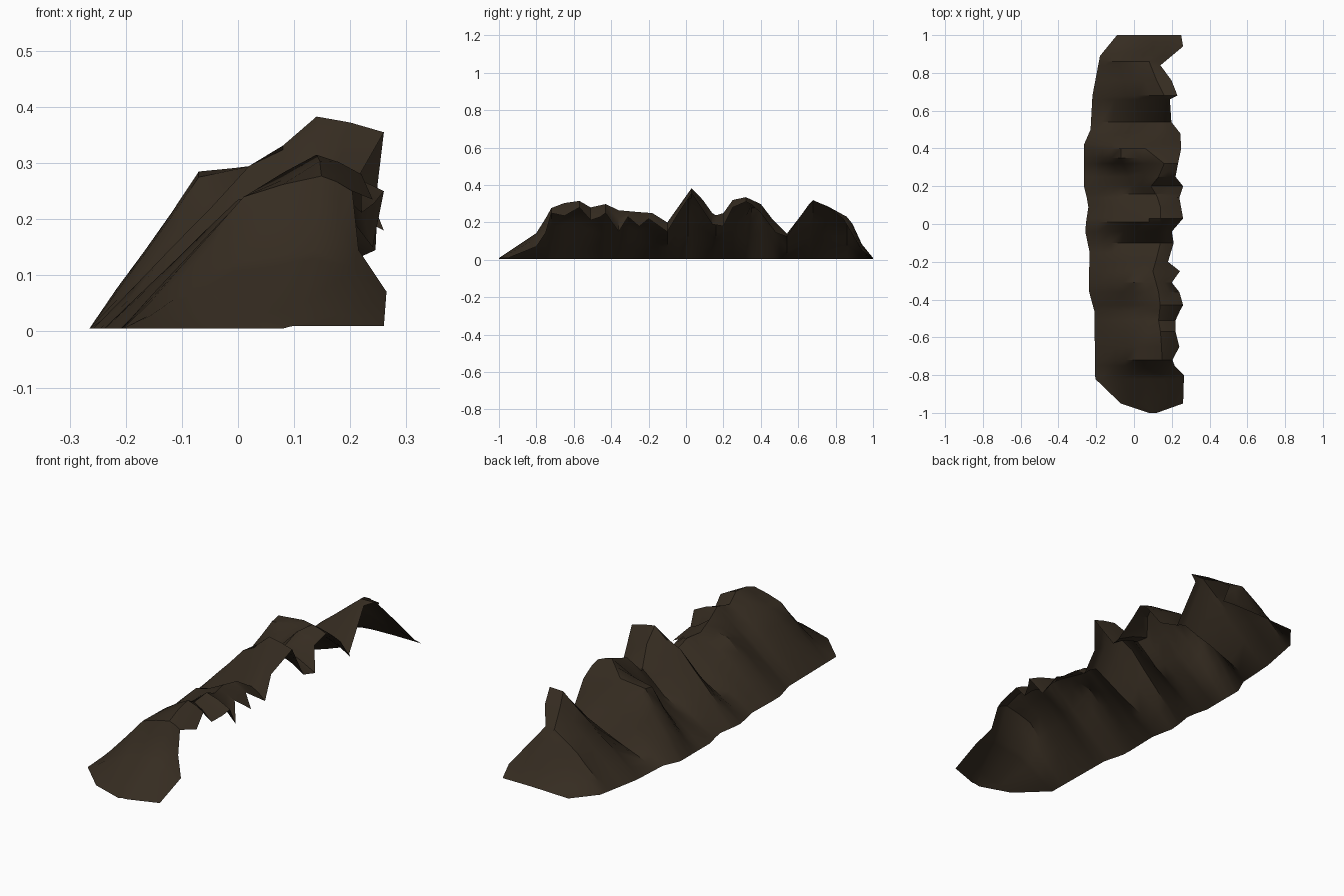
import bpy, bmesh, math, random
random.seed(4)

# foot of the slope: (y, x)
FOOT = [(-1, .08), (-.94, -.10), (-.82, -.205), (-.46, -.21), (-.35, -.24), (-.15, -.235),
        (-.03, -.26), (.1, -.24), (.2, -.265), (.42, -.265), (.5, -.23), (.68, -.22),
        (.89, -.18), (1, -.09)]
# shoulder where the slope eases off, ridges and gullies: (y, x, z)
SHOULDER = [(-1, .09, .008), (-.94, 0, .03), (-.80, -.01, .12), (-.72, .01, .24), (-.57, .02, .245),
            (-.45, .0, .175), (-.31, .0, .235), (-.2, .0, .17), (-.1, .0, .12), (.01, .02, .295),
            (.09, .02, .22), (.16, .0, .14), (.28, -.04, .17), (.35, -.07, .275), (.40, -.07, .285),
            (.46, -.06, .21), (.54, 0, .09), (.68, .02, .205), (.86, -.04, .15), (.95, 0, .045),
            (1, .02, .008)]
# crest line: (y, x, z)
CREST = [(-1, .10, .01), (-.94, .11, .05), (-.79, .14, .15), (-.71, .15, .295), (-.57, .14, .315),
         (-.51, .13, .28), (-.42, .14, .30), (-.36, .13, .265), (-.25, .10, .255), (-.18, .12, .25),
         (-.10, .14, .20), (.03, .14, .383), (.10, .14, .31), (.15, .12, .235), (.20, .09, .25),
         (.25, .13, .32), (.32, .16, .335), (.40, .06, .298), (.46, .12, .22), (.54, .15, .14),
         (.68, .16, .318), (.76, .12, .285), (.86, .08, .23), (.90, .10, .18), (.95, .10, .06),
         (1, .10, .01)]
# ragged free edge beyond the crest: (y, x, z)
LIP = [(-1, .12, .01), (-.95, .26, .01), (-.79, .265, .075), (-.75, .215, .145), (-.71, .20, .285),
       (-.65, .24, .235), (-.57, .22, .28), (-.50, .22, .20), (-.43, .26, .25), (-.36, .24, .15),
       (-.31, .20, .23), (-.24, .25, .17), (-.20, .18, .22), (-.10, .21, .15), (-.04, .20, .25),
       (.03, .26, .355), (.14, .24, .19), (.20, .26, .18), (.25, .22, .28), (.33, .235, .315),
       (.40, .25, .25), (.48, .245, .145), (.55, .19, .12), (.66, .19, .30), (.69, .25, .33),
       (.84, .14, .22), (.94, .26, .05), (1, .25, .01)]


def sample(table, y):
    """Linear lookup along the length."""
    for a, b in zip(table, table[1:]):
        if y <= b[0]:
            t = (y - a[0]) / (b[0] - a[0])
            return [p + (q - p) * t for p, q in zip(a[1:], b[1:])]
    return table[-1][1:]


def section(y):
    """Cross-section: foot, slope, shoulder, crest, free edge."""
    fx, = sample(FOOT, y)
    sx, sz = sample(SHOULDER, y)
    cx, cz = sample(CREST, y)
    lx, lz = sample(LIP, y)
    pts = []
    for (ax, az), (bx, bz), n in (((fx, .005), (sx, sz), 4), ((sx, sz), (cx, cz), 2)):
        for i in range(n):
            t = i / n
            j = random.uniform(-.004, .004) if i and abs(y) < .9 else 0
            pts.append((ax + (bx - ax) * t, y, az + (bz - az) * t + j))
    pts.append((cx, y, cz))
    pts.append(((cx + lx) / 2, y, (cz + lz) / 2 + .12 * max(0, cz - lz)))
    pts.append((lx, y, lz))
    return pts


# rock shell lofted through the sections
ys = []
for y in sorted({r[0] for r in FOOT + SHOULDER + CREST + LIP}):
    if not ys or y - ys[-1] > .012:
        ys.append(y)
bm = bmesh.new()
rows = [[bm.verts.new(p) for p in section(y)] for y in ys]
for r0, r1 in zip(rows, rows[1:]):
    for i in range(len(r0) - 1):
        bm.faces.new((r0[i], r0[i + 1], r1[i + 1], r1[i]))
bmesh.ops.remove_doubles(bm, verts=bm.verts, dist=.0005)
# normals face up and out
bm.normal_update()
if sum(f.normal.z for f in bm.faces) < 0:
    bmesh.ops.reverse_faces(bm, faces=bm.faces)

mesh = bpy.data.meshes.new("rock_cliff")
bm.to_mesh(mesh)
bm.free()
rock = bpy.data.objects.new("rock_cliff", mesh)
bpy.context.collection.objects.link(rock)

mat = bpy.data.materials.new("dark brown rock")
mat.diffuse_color = (.036, .025, .015, 1)
mesh.materials.append(mat)

bpy.context.view_layer.objects.active = rock
rock.select_set(True)
bpy.ops.object.shade_smooth_by_angle(angle=math.radians(35))
